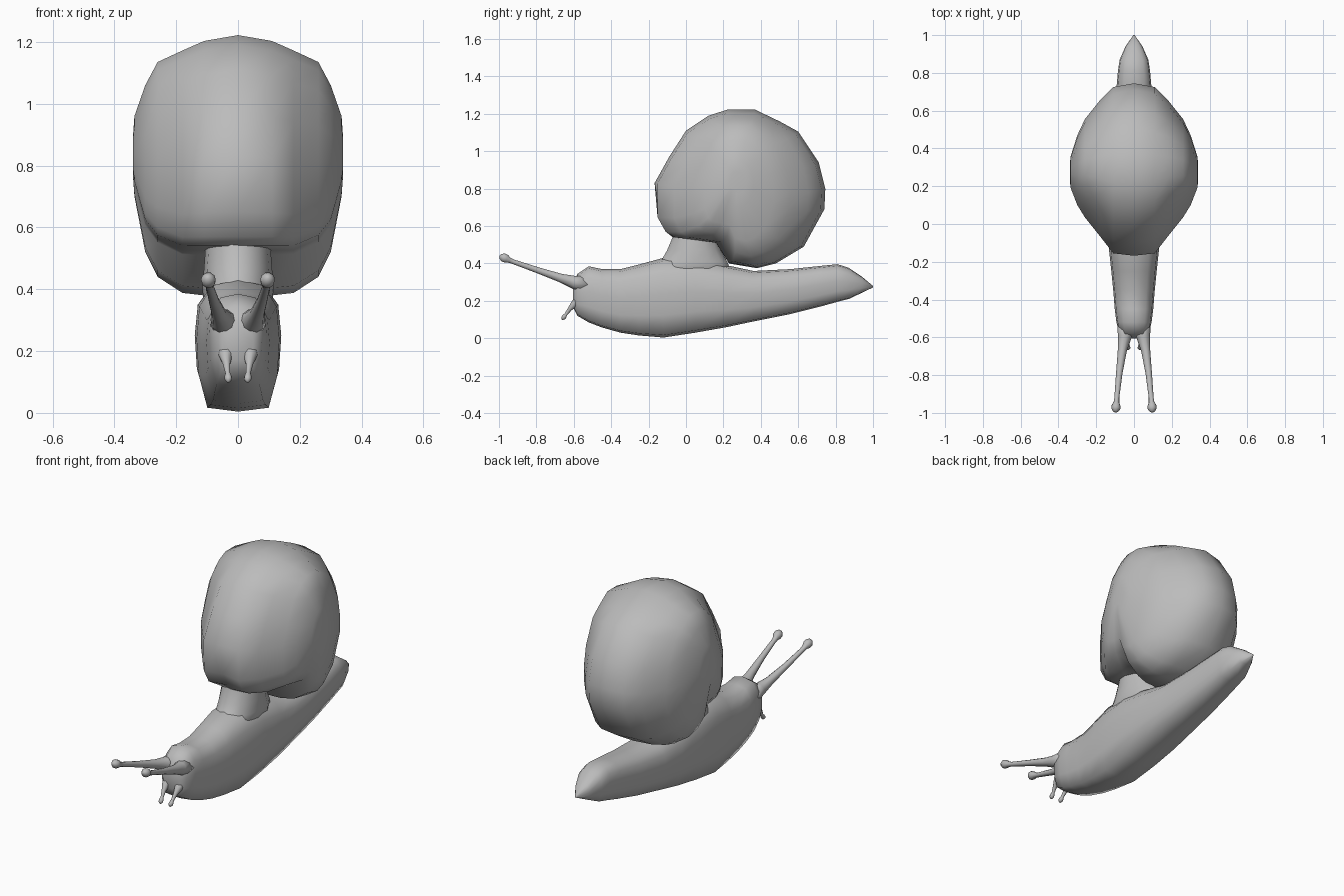
import bpy, bmesh, math
from mathutils import Vector

if "Cube" in bpy.data.objects:
    bpy.data.objects.remove(bpy.data.objects["Cube"])

grey = bpy.data.materials.new("soft_grey")
grey.diffuse_color = (0.5, 0.5, 0.5, 1)
grey.use_nodes = True
grey.node_tree.nodes["Principled BSDF"].inputs["Base Color"].default_value = grey.diffuse_color


def loft(name, rings):
    """Skin a list of equal-length closed rings and cap both ends."""
    bm = bmesh.new()
    loops = [[bm.verts.new(p) for p in ring] for ring in rings]
    n = len(loops[0])
    for a, b in zip(loops, loops[1:]):
        for i in range(n):
            j = (i + 1) % n
            bm.faces.new((a[i], a[j], b[j], b[i]))
    bm.faces.new(loops[0])
    bm.faces.new(loops[-1])
    bmesh.ops.recalc_face_normals(bm, faces=bm.faces)
    for f in bm.faces:
        f.smooth = True
    mesh = bpy.data.meshes.new(name)
    bm.to_mesh(mesh)
    bm.free()
    mesh.materials.append(grey)
    obj = bpy.data.objects.new(name, mesh)
    bpy.context.collection.objects.link(obj)
    return obj


def tube(name, stations, sides=10):
    """Round tube through (point, radius) stations."""
    pts = [Vector(p) for p, r in stations]
    rings = []
    for i, (p, r) in enumerate(stations):
        d = (pts[min(i + 1, len(pts) - 1)] - pts[max(i - 1, 0)]).normalized()
        u = d.cross(Vector((0, 0, 1))).normalized()
        v = u.cross(d)
        rings.append([pts[i] + r * (math.cos(t) * u + math.sin(t) * v)
                      for t in (2 * math.pi * k / sides for k in range(sides))])
    return loft(name, rings)


# Body: (y, bottom, top, half width)
half = [(0, 0), (.74, .03), (.95, .28), (1, .55), (.93, .8), (.6, .96), (0, 1)]
section = half + [(-x, z) for x, z in half[-2:0:-1]]
stations = [
    (-.605, .17, .29, .05), (-.58, .12, .345, .078), (-.52, .085, .385, .093),
    (-.45, .058, .37, .102), (-.35, .03, .37, .11), (-.25, .015, .395, .12),
    (-.12, .004, .43, .134), (.05, .03, .43, .14), (.22, .06, .39, .135),
    (.36, .09, .36, .125), (.56, .13, .37, .108), (.72, .17, .387, .093),
    (.81, .195, .396, .085), (.87, .21, .377, .076), (.94, .243, .33, .045),
    (1.0, .272, .28, .004)]
loft("body", [[(x * w, y, lo + z * (hi - lo)) for x, z in section]
              for y, lo, hi, w in stations])

# Neck rising into the shell: (z, front y, back y, half width)
neck = []
for z, y0, y1, w in [(.30, -.27, .27, .11), (.41, -.14, .225, .115),
                     (.47, -.105, .19, .11), (.54, -.075, .17, .105),
                     (.62, -.06, .15, .09)]:
    neck.append([(w * math.cos(t), (y0 + y1) / 2 + (y1 - y0) / 2 * math.sin(t), z)
                 for t in (2 * math.pi * k / 14 for k in range(14))])
loft("neck", neck)

# Shell: side outline refitted to a smaller box at every step outward in x
outline = [(-.168, .83), (-.09, .97), (0, 1.11), (.12, 1.19), (.22, 1.222),
           (.37, 1.222), (.5, 1.16), (.6, 1.105), (.71, .94), (.745, .8),
           (.74, .69), (.63, .49), (.48, .40), (.38, .375), (.23, .40),
           (.16, .51), (.05, .525), (-.07, .54), (-.12, .57), (-.165, .65)]
levels = [(0, -.168, .745, .375, 1.222), (.11, -.155, .725, .38, 1.203),
          (.18, -.065, .655, .388, 1.172), (.26, .035, .555, .44, 1.135),
          (.30, .10, .47, .52, 1.06), (.335, .19, .36, .70, .96),
          (.34, .23, .32, .77, .89)]
shell_rings = []
for x, y0, y1, z0, z1 in [(-l[0],) + l[1:] for l in levels[:0:-1]] + levels:
    ring = []
    for y, z in outline:
        py = y0 + (y + .168) / .913 * (y1 - y0)
        pz = z0 + (z - .375) / .847 * (z1 - z0)
        if x == 0 and y < -.1 and z < .75:  # crease above the opening
            py += .03
        ring.append((x, py, pz))
    shell_rings.append(ring)
loft("shell", shell_rings)

# Eye stalks and mouth feelers with knobbed ends, mirrored
for side, s in (("left", -1), ("right", 1)):
    tube(side + "_eye_stalk", [
        ((s * .035, -.53, .285), .055), ((s * .05, -.60, .30), .036),
        ((s * .062, -.67, .322), .024), ((s * .078, -.79, .363), .017),
        ((s * .091, -.92, .408), .013), ((s * .093, -.945, .418), .015),
        ((s * .095, -.96, .425), .023), ((s * .096, -.978, .432), .024),
        ((s * .097, -.992, .437), .014), ((s * .097, -.997, .438), .004)])
    tube(side + "_mouth_feeler", [
        ((s * .036, -.56, .215), .032), ((s * .04, -.595, .185), .022),
        ((s * .037, -.62, .158), .012), ((s * .033, -.642, .128), .008),
        ((s * .032, -.65, .117), .012), ((s * .031, -.657, .108), .012),
        ((s * .031, -.663, .1), .004)])
